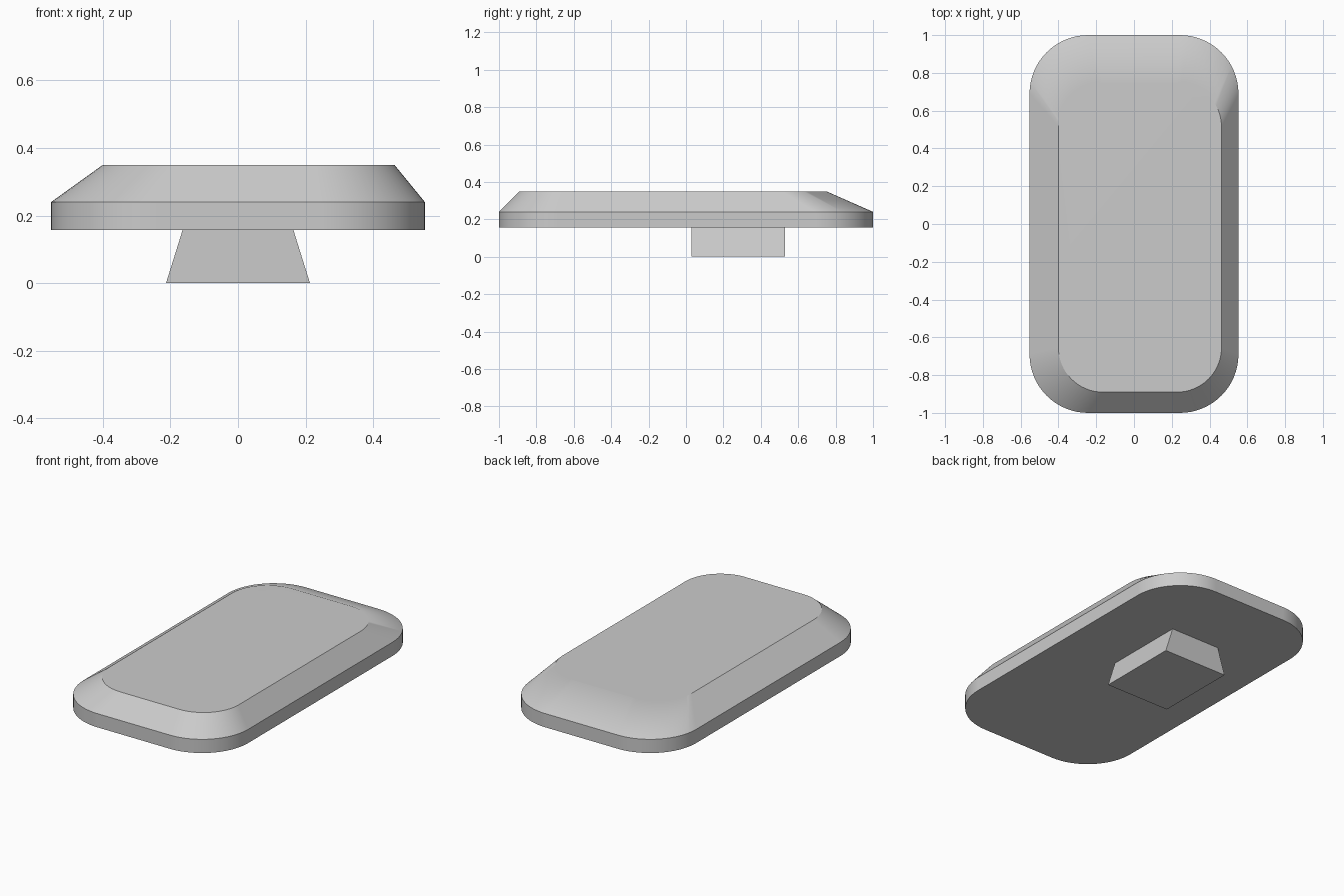
import bpy, bmesh, math

cube = bpy.data.objects.get("Cube")
if cube:
    bpy.data.objects.remove(cube, do_unlink=True)

grey = bpy.data.materials.new("light_grey")
grey.use_nodes = True
colour = (0.6, 0.6, 0.6, 1)
grey.diffuse_color = colour
grey.node_tree.nodes["Principled BSDF"].inputs["Base Color"].default_value = colour


def rounded_rect(x0, x1, y0, y1, radius, steps=16):
    """Counter-clockwise outline, starting at the right side of the back right corner."""
    centres = [(x1 - radius, y1 - radius), (x0 + radius, y1 - radius),
               (x0 + radius, y0 + radius), (x1 - radius, y0 + radius)]
    points = []
    for corner, (cx, cy) in enumerate(centres):
        for i in range(steps + 1):
            a = math.pi / 2 * (corner + i / steps)
            points.append((cx + radius * math.cos(a), cy + radius * math.sin(a)))
    return points


def loft(name, sections):
    """Skin matching outlines, given as (points, height), and cap both ends."""
    bm = bmesh.new()
    rings = [[bm.verts.new((x, y, z)) for x, y in pts] for pts, z in sections]
    bm.faces.new(rings[0][::-1])
    bm.faces.new(rings[-1])
    for low, high in zip(rings, rings[1:]):
        for i in range(len(low)):
            j = (i + 1) % len(low)
            bm.faces.new((low[i], low[j], high[j], high[i]))
    mesh = bpy.data.meshes.new(name)
    bm.to_mesh(mesh)
    bm.free()
    mesh.materials.append(grey)
    obj = bpy.data.objects.new(name, mesh)
    bpy.context.collection.objects.link(obj)
    return obj


def box_outline(half_width):
    return [(half_width, 0.03), (half_width, 0.53), (-half_width, 0.53), (-half_width, 0.03)]


# Cap: straight rim, then an off-centre bevel up to the flat top
rim = rounded_rect(-0.553, 0.553, -1, 1, 0.31)
top = rounded_rect(-0.4, 0.463, -0.89, 0.75, 0.235)
cap = loft("cap", [(rim, 0.157), (rim, 0.24), (top, 0.35)])
bpy.ops.object.select_all(action="DESELECT")
cap.select_set(True)
bpy.context.view_layer.objects.active = cap
bpy.ops.object.shade_smooth_by_angle(angle=math.radians(30))
weighted = cap.modifiers.new("flat_top_shading", "WEIGHTED_NORMAL")
weighted.keep_sharp = True

# Stem: wedge under the cap, wider at its foot
loft("stem", [(box_outline(0.213), 0), (box_outline(0.164), 0.157)])
